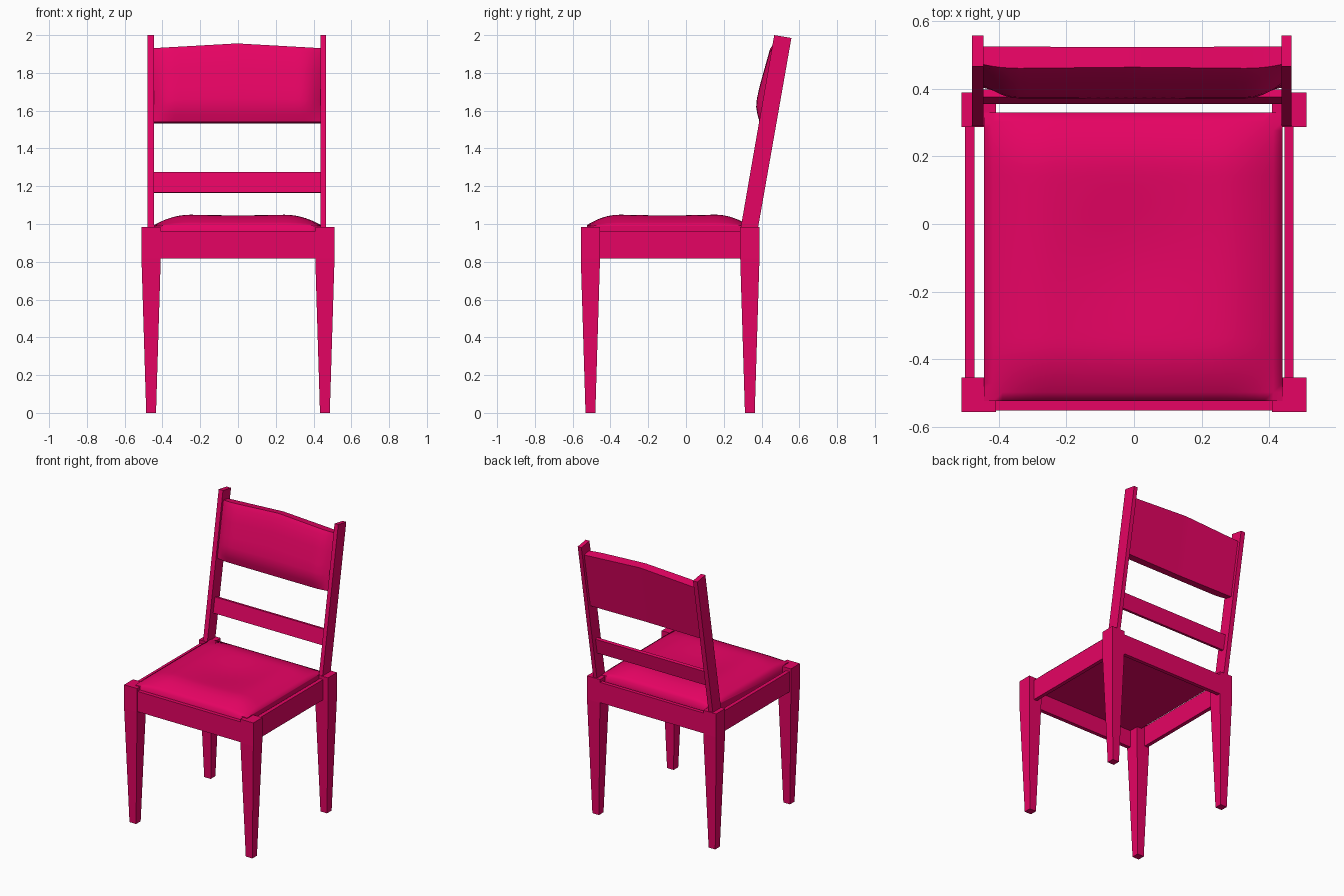
import bpy
import bmesh
from math import exp

if "Cube" in bpy.data.objects:
    bpy.data.objects.remove(bpy.data.objects["Cube"], do_unlink=True)

pink = bpy.data.materials.new("raspberry pink")
pink.use_nodes = True
COLOUR = (0.79, 0.001, 0.125, 1)
pink.diffuse_color = COLOUR
pink.node_tree.nodes["Principled BSDF"].inputs["Base Color"].default_value = COLOUR


def loft(name, sections, smooth_angle=0):
    """Closed solid through matching rings of 3D points."""
    bm = bmesh.new()
    rings = [[bm.verts.new(p) for p in s] for s in sections]
    n = len(rings[0])
    for a, b in zip(rings, rings[1:]):
        for i in range(n):
            j = (i + 1) % n
            bm.faces.new((a[i], a[j], b[j], b[i]))
    bm.faces.new(rings[0])
    bm.faces.new(rings[-1])
    bmesh.ops.recalc_face_normals(bm, faces=bm.faces)
    mesh = bpy.data.meshes.new(name)
    bm.to_mesh(mesh)
    bm.free()
    mesh.materials.append(pink)
    ob = bpy.data.objects.new(name, mesh)
    bpy.context.collection.objects.link(ob)
    if smooth_angle:
        bpy.ops.object.select_all(action="DESELECT")
        ob.select_set(True)
        bpy.context.view_layer.objects.active = ob
        bpy.ops.object.shade_smooth_by_angle(angle=smooth_angle)


def prism(name, x0, x1, profile):
    """Side profile of (y, z) points extruded along x."""
    loft(name, [[(x, y, z) for y, z in profile] for x in (x0, x1)])


def rail(name, x0, x1, y0, y1):
    z0, z1 = 0.818, 0.963
    prism(name, x0, x1, [(y0, z0), (y1, z0), (y1, z1), (y0, z1)])


def ease(d, width):
    """Rounded shoulder: 0 at an edge, 1 beyond the given width."""
    return 1 - (1 - min(max(d / width, 0), 1)) ** 2


def steps(a, b, n):
    return [a + (b - a) * i / n for i in range(n + 1)]


# Tapered legs with a straight block at the top
def square(x, y, r, z):
    return [(x - r, y - r, z), (x + r, y - r, z), (x + r, y + r, z), (x - r, y + r, z)]


for side, x in (("right", -0.46), ("left", 0.46)):
    for end, y in (("front", -0.506), ("back", 0.338)):
        loft(f"{end}_leg_{side}", [square(x, y, 0.026, 0),
                                   square(x, y, 0.051, 0.818),
                                   square(x, y, 0.051, 0.985)])

# Rails under the seat
rail("front_rail", -0.44, 0.44, -0.552, -0.525)
rail("back_rail", -0.44, 0.44, 0.358, 0.385)
rail("side_rail_right", -0.5, -0.473, -0.48, 0.31)
rail("side_rail_left", 0.446, 0.473, -0.48, 0.31)

# Leaning back posts and lower slat
post = [(0.288, 0.97), (0.377, 0.955), (0.558, 1.985), (0.467, 2.0)]
prism("back_post_right", -0.48, -0.446, post)
prism("back_post_left", 0.437, 0.466, post)
prism("lower_slat", -0.45, 0.44,
      [(0.356, 1.167), (0.379, 1.163), (0.399, 1.27), (0.376, 1.274)])

# Domed seat cushion, gently dished in the middle
X0, X1, Y0, Y1 = -0.445, 0.44, -0.525, 0.33
seat = []
for x in steps(X0, X1, 32):
    ex = ease(min(x - X0, X1 - x), 0.2)
    top = []
    for y in steps(Y0, Y1, 32):
        ey = ease(min(y - Y0, Y1 - y), 0.18)
        dish = 0.02 * exp(-(x * x + (y + 0.1) ** 2) / 0.05)
        top.append((x, y, 0.988 + 0.063 * (0.1 + 0.9 * ex) * (0.1 + 0.9 * ey) - dish))
    seat.append([(x, Y1, 0.94), (x, Y0, 0.94)] + top)
loft("seat_cushion", seat, 1.25)

# Padded backrest with a peaked top edge, leaning with the posts
BULGE = [(0, 0.3), (0.1, 0.66), (0.2, 0.93), (0.3, 1), (0.45, 0.95),
         (0.7, 0.74), (0.93, 0.54), (1, 0.25)]
rest = []
for x in steps(-0.448, 0.438, 32):
    off = abs(x + 0.005)
    height = 0.415 - 0.025 * off / 0.443
    pad = ease(0.443 - off, 0.11)
    ring = []
    for t, v in BULGE:
        ring.append((x, 0.404 + 0.176 * height * t - 0.05 * v * pad, 1.541 + height * t))
    for t in steps(1, 0, 6):
        ring.append((x, 0.451 + 0.176 * height * t + 0.014 * off, 1.531 + height * t))
    rest.append(ring)
loft("backrest", rest, 0.6)
